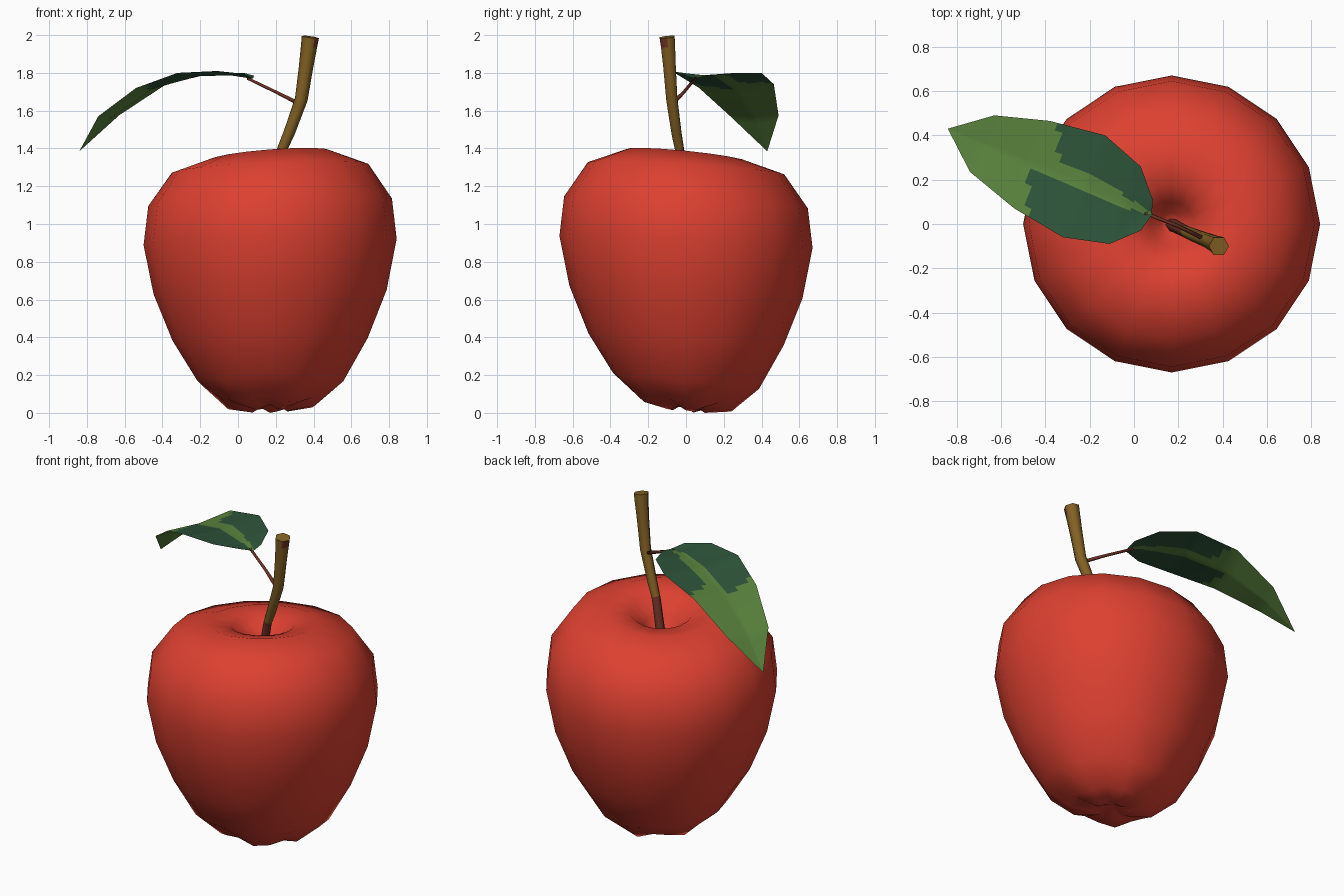
import bpy, bmesh, math
from mathutils import Vector

if "Cube" in bpy.data.objects:
    bpy.data.objects.remove(bpy.data.objects["Cube"])


def material(name, rgb):
    m = bpy.data.materials.new(name)
    m.diffuse_color = (*rgb, 1)
    m.use_nodes = True
    m.node_tree.nodes["Principled BSDF"].inputs["Base Color"].default_value = m.diffuse_color
    return m


RED = material("apple red", (0.72, 0.052, 0.03))
BARK = material("stem brown", (0.23, 0.12, 0.018))
RUST = material("reddish brown", (0.16, 0.032, 0.018))
DARK = material("dark leaf green", (0.027, 0.09, 0.042))
LIGHT = material("light leaf green", (0.102, 0.23, 0.048))


def finish(name, bm, mats, recalc=True):
    if recalc:
        bmesh.ops.recalc_face_normals(bm, faces=bm.faces)
    for f in bm.faces:
        f.smooth = True
    me = bpy.data.meshes.new(name)
    bm.to_mesh(me)
    bm.free()
    for m in mats:
        me.materials.append(m)
    ob = bpy.data.objects.new(name, me)
    bpy.context.collection.objects.link(ob)
    return ob


def bridge(bm, rings):
    for a, b in zip(rings, rings[1:]):
        for i in range(len(a)):
            j = (i + 1) % len(a)
            bm.faces.new((a[i], a[j], b[j], b[i]))


def fan(bm, ring, co):
    c = bm.verts.new(co)
    for i in range(len(ring)):
        bm.faces.new((ring[i], ring[(i + 1) % len(ring)], c))


# Apple body: 16-sided lathe, tilted slightly, five lobes underneath
# each entry: radius, height, lobe depth
profile = [(0.05, 1.17, 0), (0.10, 1.25, 0), (0.18, 1.335, 0), (0.32, 1.363, 0),
           (0.52, 1.295, 0), (0.645, 1.115, 0), (0.67, 0.905, 0), (0.617, 0.64, 0),
           (0.517, 0.39, 0), (0.387, 0.17, 0.012), (0.24, 0.05, 0.02), (0.10, 0.02, 0.014)]
CX = 0.17
bm = bmesh.new()
rings = []
for r, z, lobe in profile:
    ring = []
    for i in range(16):
        t = math.tau * i / 16
        k = min(1, r / 0.3)
        dz = k * (0.018 * z * math.cos(t) - 0.032 * math.sin(t))
        dz -= lobe * math.cos(5 * (t + math.radians(60)))
        ring.append(bm.verts.new((CX + r * math.cos(t), r * math.sin(t), max(0, z + dz))))
    rings.append(ring)
bridge(bm, rings)
fan(bm, rings[0], (CX, 0, 1.14))
fan(bm, rings[-1], (CX, 0, 0.065))
finish("apple_body", bm, [RED])


def tube(name, points, sides, mats):
    """Tapered tube through (x, y, z, radius) points."""
    bm = bmesh.new()
    cs = [Vector(p[:3]) for p in points]
    rings = []
    for i, c in enumerate(cs):
        d = (cs[min(i + 1, len(cs) - 1)] - cs[max(i - 1, 0)]).normalized()
        u = d.cross(Vector((0, 1, 0))).normalized()
        v = d.cross(u)
        rings.append([bm.verts.new(c + points[i][3] * (u * math.cos(a) + v * math.sin(a)))
                      for a in (math.tau * s / sides for s in range(sides))])
    bridge(bm, rings)
    bm.faces.new(rings[0])
    bm.faces.new(rings[-1])
    return finish(name, bm, mats)


# Stem, reddish where it leaves the fruit and in one patch near the top
stem = tube("stem", [(0.165, 0.0, 1.12, 0.03), (0.225, -0.03, 1.37, 0.027),
                     (0.235, -0.035, 1.40, 0.027), (0.27, -0.05, 1.48, 0.03),
                     (0.335, -0.075, 1.66, 0.034), (0.36, -0.087, 1.83, 0.038),
                     (0.376, -0.095, 1.94, 0.043), (0.383, -0.10, 1.99, 0.046)],
            6, [BARK, RUST])
for f in stem.data.polygons:
    c = f.center
    if c.z < 1.40 or (1.94 < c.z < 1.98 and c.x > 0.395 and c.y < -0.1):
        f.material_index = 1
with bpy.context.temp_override(object=stem, active_object=stem, selected_objects=[stem],
                               selected_editable_objects=[stem]):
    bpy.ops.object.shade_smooth_by_angle(angle=math.radians(65))

# Leaf stalk
tube("leaf_stalk", [(0.33, -0.072, 1.635, 0.012), (0.20, -0.01, 1.70, 0.009),
                    (0.05, 0.05, 1.772, 0.008)], 5, [RUST])

# Leaf: rows of opposite edge points, creased along the midrib
left = [(0.08, 0.04, 1.77), (0.085, 0.11, 1.785), (0.03, 0.26, 1.80), (-0.13, 0.40, 1.80),
        (-0.38, 0.465, 1.74), (-0.63, 0.49, 1.575), (-0.84, 0.43, 1.385)]
right = [(0.08, 0.04, 1.77), (0.03, -0.03, 1.795), (-0.11, -0.09, 1.81), (-0.32, -0.06, 1.80),
         (-0.54, 0.07, 1.72), (-0.74, 0.235, 1.57), (-0.84, 0.43, 1.385)]
rows = []
for i, (a, b) in enumerate(zip(left, right)):
    a, b = Vector(a), Vector(b)
    mid = (a + b) / 2
    if 0 < i < 6:
        mid.z -= 0.018
    rows.append((a, mid, b))

N, M = 7, 12  # steps per row and per half width


def across(row, j):
    a, m, b = row
    return a.lerp(m, j / M) if j <= M else m.lerp(b, (j - M) / M)


bm = bmesh.new()
grid = []
for i in range(6 * N + 1):
    k = min(i // N, 5)
    t = i / N - k
    grid.append([bm.verts.new(across(rows[k], j).lerp(across(rows[k + 1], j), t))
                 for j in range(2 * M + 1)])
for a, b in zip(grid, grid[1:]):
    for j in range(2 * M):
        f = bm.faces.new((a[j], b[j], b[j + 1], a[j + 1]))
        # dark base with a pale vein, pale tip
        c = f.calc_center_median()
        d = c.y - (0.055 + 0.46 * (0.06 - c.x))
        half = min(0.04, 0.008 + 0.2 * (0.06 - c.x))
        dark = (d > half and c.x > -0.34) or (d < -half and c.x > -0.48)
        f.material_index = 0 if dark else 1
bmesh.ops.remove_doubles(bm, verts=bm.verts, dist=0.0005)
finish("leaf", bm, [DARK, LIGHT], recalc=False)
